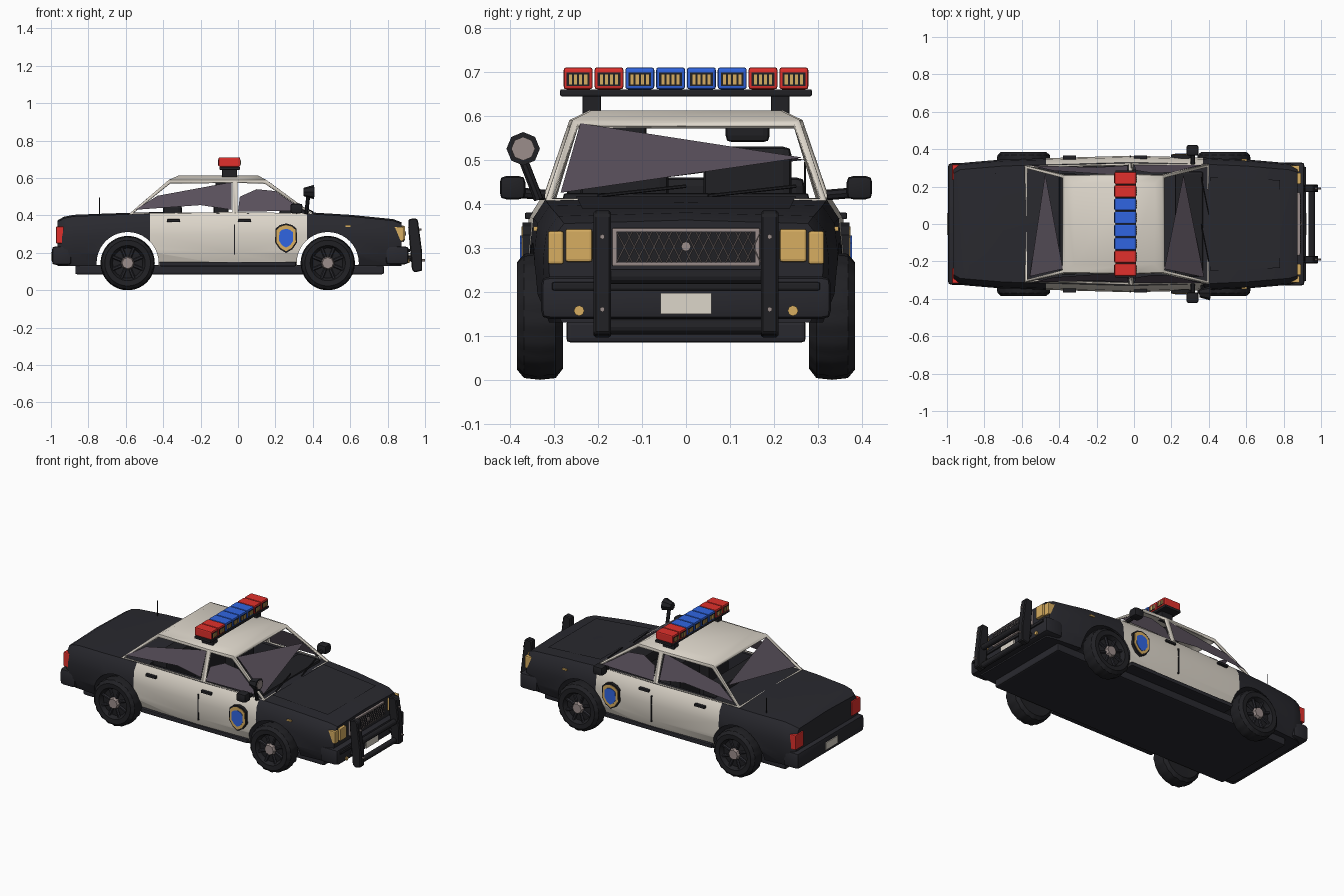
import bpy, bmesh, math
from mathutils import Vector, Matrix

if "Cube" in bpy.data.objects:
    bpy.data.objects.remove(bpy.data.objects["Cube"])

def mat(name, r, g, b):
    m = bpy.data.materials.new(name)
    m.diffuse_color = (r, g, b, 1)
    m.use_nodes = True
    m.node_tree.nodes["Principled BSDF"].inputs["Base Color"].default_value = m.diffuse_color
    return m

DARK = mat("dark_paint", .022, .022, .028)
CREAM = mat("cream_paint", .72, .67, .59)
RUBBER = mat("rubber", .015, .015, .018)
GLASS = mat("tinted_glass", .1, .08, .105)
AMBER = mat("amber_lamp", .68, .42, .12)
RED = mat("red_lens", .75, .03, .025)
BLUE = mat("blue_lens", .03, .13, .75)
METAL = mat("metal", .33, .27, .26)

def finish(name, bm, mats, recalc=True):
    if recalc:
        bmesh.ops.recalc_face_normals(bm, faces=bm.faces)
    me = bpy.data.meshes.new(name)
    bm.to_mesh(me)
    bm.free()
    ob = bpy.data.objects.new(name, me)
    bpy.context.collection.objects.link(ob)
    for m in mats:
        me.materials.append(m)
    return ob

def smooth(ob, deg=35):
    bpy.ops.object.select_all(action='DESELECT')
    ob.select_set(True)
    bpy.context.view_layer.objects.active = ob
    bpy.ops.object.shade_smooth_by_angle(angle=math.radians(deg))

def box(name, x, y, z, m, bevel=0.0):
    """Box from (min, max) ranges."""
    bm = bmesh.new()
    size = [r[1] - r[0] for r in (x, y, z)]
    mid = [(r[1] + r[0]) / 2 for r in (x, y, z)]
    bmesh.ops.create_cube(bm, size=1, matrix=Matrix.Translation(mid) @ Matrix.Diagonal((*size, 1)))
    if bevel:
        bmesh.ops.bevel(bm, geom=bm.edges[:], offset=bevel, segments=2, profile=.6, affect='EDGES')
    return finish(name, bm, [m])

def sided(y, s):
    return (y[0], y[1]) if s > 0 else (-y[1], -y[0])

def rod(name, p, q, r, m, sides=12, r2=None):
    p, q = Vector(p), Vector(q)
    d = q - p
    bm = bmesh.new()
    M = Matrix.Translation((p + q) / 2) @ d.to_track_quat('Z', 'Y').to_matrix().to_4x4()
    bmesh.ops.create_cone(bm, cap_ends=True, segments=sides, radius1=r,
                          radius2=r if r2 is None else r2, depth=d.length, matrix=M)
    ob = finish(name, bm, [m] if m else [])
    return ob

def panel(name, pts, m):
    bm = bmesh.new()
    bm.faces.new([bm.verts.new(p) for p in pts])
    return finish(name, bm, [m], False)

# Lower body: lofted cross-sections (x, half width, top height)
stations = [(-.965, .305, .365), (-.93, .325, .385), (-.88, .33, .395), (-.7, .345, .402),
            (-.47, .352, .409), (-.02, .365, .412), (.37, .355, .409), (.6, .345, .395),
            (.83, .325, .372), (.875, .312, .355)]
bm = bmesh.new()
rings = []
for x, w, zt in stations:
    h = zt - .13
    half = [(0, .13), (w - .03, .13), (w - .004, .13 + h * .25), (w, .13 + h * .6),
            (w - .008, .13 + h * .85), (w - .035, zt), (0, zt + .008)]
    ring = half + [(-y, z) for y, z in half[-2:0:-1]]
    rings.append([bm.verts.new((x, y, z)) for y, z in ring])
n = len(rings[0])
for i in range(len(rings) - 1):
    for j in range(n):
        k = (j + 1) % n
        f = bm.faces.new((rings[i][j], rings[i][k], rings[i + 1][k], rings[i + 1][j]))
        if i in (4, 5) and j in (1, 2, 3, 4, 7, 8, 9, 10):
            f.material_index = 1
bm.faces.new(rings[0])
bm.faces.new(rings[-1])
body = finish("body_shell", bm, [DARK, CREAM])

# Wheel arches and cabin hollow
WHEELS_X = (-.59, .48)
cutters = [rod("arch_cutter", (x, -.5, .145), (x, .5, .145), .166, None, 40) for x in WHEELS_X]
cutters.append(box("cabin_cutter", (-.4, .29), (-.29, .29), (.2, .6), DARK))
cutters[-1].data.materials.clear()
bpy.context.view_layer.objects.active = body
for c in cutters:
    c.hide_render = True
    md = body.modifiers.new("cut", 'BOOLEAN')
    md.operation, md.solver, md.object = 'DIFFERENCE', 'EXACT', c
    bpy.ops.object.modifier_apply(modifier=md.name)
for c in cutters:
    bpy.data.objects.remove(c)
smooth(body, 30)

# Greenhouse: frustum with inset window openings
belt = [(.405, .32), (-.015, .328), (-.585, .312)]
eave = [(.15, .258), (-.015, .265), (-.37, .258)]
crown = [(.11, .215), (-.015, .22), (-.32, .215)]
bm = bmesh.new()
rings = []
for pts, z in ((belt, .405), (eave, .59), (crown, .612)):
    loop = pts + [(x, -y) for x, y in pts[::-1]]
    rings.append([bm.verts.new((x, y, z)) for x, y in loop])
walls = []
for a, b in zip(rings, rings[1:]):
    for j in range(6):
        k = (j + 1) % 6
        f = bm.faces.new((a[j], a[k], b[k], b[j]))
        if a is rings[0]:
            walls.append(f)
top = rings[2]
bm.faces.new((top[0], top[1], top[4], top[5]))
bm.faces.new((top[1], top[2], top[3], top[4]))
bmesh.ops.recalc_face_normals(bm, faces=bm.faces)
bmesh.ops.inset_individual(bm, faces=walls, thickness=.019)
bmesh.ops.delete(bm, geom=walls, context='FACES')
cabin = finish("cabin_frame", bm, [CREAM])
md = cabin.modifiers.new("thickness", 'SOLIDIFY')
md.thickness, md.offset = .012, -1
smooth(cabin, 40)

# Glass
panel("windshield", [(.162, -.24, .583), (.375, -.285, .425), (.265, .265, .505)], GLASS)
panel("rear_window", [(-.38, -.24, .58), (-.557, -.28, .43), (-.475, .27, .5)], GLASS)
for s in (1, -1):
    gy = lambda z: s * (.32 - .37 * (z - .41))
    for nm, pts in (("rear_door_glass", [(-.55, .43), (-.43, .505), (-.035, .578), (-.035, .43), (-.2, .455)]),
                    ("front_door_glass", [(0, .42), (.36, .425), (.31, .455), (.2, .53), (.1, .54), (.01, .5)])):
        panel(nm, [(x, gy(z), z) for x, z in pts], GLASS)

# Interior
for s in (1, -1):
    box("seat_cushion", (-.1, .14), sided((.03, .25), s), (.2, .29), RUBBER, .02)
    box("seat_back", (-.13, -.05), sided((.04, .24), s), (.25, .53), RUBBER, .02)
    box("headrest", (-.12, -.06), sided((.09, .19), s), (.54, .59), RUBBER, .015)
box("rear_bench", (-.4, -.3), (-.27, .27), (.22, .46), RUBBER, .02)
box("dashboard", (.22, .37), (-.28, .28), (.36, .425), RUBBER, .012)

# Underbody, bumpers and sills
box("underbody", (-.87, .78), (-.272, .272), (.085, .135), DARK, .01)
smooth(box("front_bumper", (.79, .912), (-.33, .33), (.138, .235), DARK, .022))
box("bumper_strip", (.86, .92), (-.305, .305), (.203, .222), RUBBER, .006)
smooth(box("rear_bumper", (-.995, -.89), (-.325, .325), (.135, .235), DARK, .022))
box("front_plate", (.91, .921), (-.058, .058), (.15, .197), CREAM)
box("rear_plate", (-1, -.99), (-.058, .058), (.16, .205), CREAM)

# Grille with diagonal mesh
box("grille_frame", (.86, .888), (-.168, .168), (.258, .345), METAL, .004)
box("grille_panel", (.87, .89), (-.158, .158), (.266, .337), RUBBER)
for i in range(-7, 7):
    y = i * .0225
    for a, b in (((.891, y, .267), (.891, y + .035, .336)), ((.891, y + .035, .267), (.891, y, .336))):
        rod("grille_wire", a, b, .0012, METAL, 4)
rod("grille_stud", (.885, 0, .303), (.897, 0, .303), .011, METAL, 8)

# Parts repeated on both sides
for s in (1, -1):
    box("sill", (-.42, .31), sided((.32, .352), s), (.128, .152), DARK, .006)
    box("inner_headlight", (.85, .893), sided((.213, .274), s), (.268, .343), AMBER, .006)
    box("outer_headlight", (.83, .885), sided((.278, .314), s), (.263, .338), AMBER, .006)
    rod("fog_light", (.9, s * .243, .157), (.918, s * .243, .157), .012, AMBER, 8)
    box("tail_light", (-.973, -.93), sided((.235, .318), s), (.25, .34), RED, .006)
    box("fender_marker", (.575, .605), sided((.335, .347), s), (.338, .348), AMBER)
    for x in (-.38, .0):
        box("door_handle", (x, x + .07), sided((.345, .366), s), (.365, .38), RUBBER, .004)
    for x in (-.018,):
        box("door_gap", (x - .003, x + .003), sided((.355, .3665), s), (.19, .35), RUBBER)
    # Plain door shield
    for nm, k, y, m in (("door_shield", 1, .374, AMBER), ("shield_rim", 1.13, .371, RUBBER),
                        ("shield_field", .72, .377, BLUE)):
        bm = bmesh.new()
        pts = [(-.05, .045), (-.03, .062), (0, .07), (.03, .062), (.05, .045), (.052, -.02), (.03, -.052),
               (0, -.07), (-.03, -.052), (-.052, -.02)]
        f = bm.faces.new([bm.verts.new((.257 + px * k, s * y, .278 + pz * k)) for px, pz in pts])
        ext = bmesh.ops.extrude_face_region(bm, geom=[f])
        bmesh.ops.translate(bm, vec=(0, -s * .022, 0),
                            verts=[v for v in ext["geom"] if isinstance(v, bmesh.types.BMVert)])
        finish(nm, bm, [m])
    # Mirrors
    smooth(box("side_mirror", (.28, .345), sided((.365, .423), s), (.41, .463), RUBBER, .015))
    rod("mirror_arm", (.315, s * .32, .42), (.315, s * .38, .425), .012, RUBBER, 8)
    # Push bar uprights
    bm = bmesh.new()
    prof = [(.945, .095), (.985, .105), (.985, .2), (.962, .375), (.948, .385), (.912, .38), (.91, .33), (.93, .11)]
    f = bm.faces.new([bm.verts.new((x, s * .19 - .02, z)) for x, z in prof])
    ext = bmesh.ops.extrude_face_region(bm, geom=[f])
    bmesh.ops.translate(bm, vec=(0, .04, 0), verts=[v for v in ext["geom"] if isinstance(v, bmesh.types.BMVert)])
    bmesh.ops.bevel(bm, geom=bm.edges[:], offset=.005, segments=1, affect='EDGES')
    finish("push_bar_upright", bm, [RUBBER])
    for z in (.16, .325):
        rod("push_bar_bolt", (.95, s * .19, z), (1.0 if z < .2 else .98, s * .19, z), .006, METAL, 6)
    rod("push_bar_bracket", (.88, s * .19, .17), (.95, s * .19, .17), .015, RUBBER, 8)
    # Lightbar feet
    box("lightbar_foot", (-.085, -.005), sided((.193, .235), s), (.6, .648), RUBBER, .004)
for z in (.235, .12):
    rod("push_bar_cross", (.95, -.19, z), (.95, .19, z), .017, RUBBER, 12)

# Lightbar
box("lightbar_base", (-.1, .012), (-.286, .286), (.644, .66), RUBBER, .004)
for i in range(8):
    y = (i - 3.5) * .07
    box("lightbar_lens", (-.104, .012), (y - .033, y + .033), (.66, .71), RED if i in (0, 1, 6, 7) else BLUE, .007)
    for x in (-.104, .012):
        box("lens_recess", (x - .002, x + .002), (y - .026, y + .026), (.668, .698), RUBBER)
        for j in range(4):
            yy = y + (j - 1.5) * .0115
            box("lens_bulb", (x - .004, x + .004), (yy - .0035, yy + .0035), (.671, .694), AMBER)

# Spotlight and antenna
rod("spotlight_post", (.365, -.335, .41), (.375, -.37, .5), .011, RUBBER, 8)
rod("spotlight_body", (.35, -.37, .525), (.405, -.37, .525), .022, RUBBER, 8, .038)
rod("spotlight_lens", (.4, -.37, .525), (.409, -.37, .525), .027, METAL, 8)
rod("antenna", (-.74, .27, .4), (-.74, .27, .495), .0022, RUBBER, 6)
# Hood panel and wipers
panel("hood_panel", [(.41, -.25, .417), (.78, -.235, .388), (.78, .235, .388), (.41, .25, .417)], DARK)
for y in (-.2, .05):
    rod("wiper", (.4, y, .418), (.36, y + .2, .44), .004, RUBBER, 6)

# Wheels: lathed tyre with notched shoulders, plus hub
PROFILE = [(-.05, .05), (-.052, .12), (-.036, .141), (0, .145), (.036, .141), (.052, .122),
           (.05, .094), (.04, .088), (.026, .08), (.032, .03)]
SEG = 72
for x in WHEELS_X:
    for s in (1, -1):
        bm = bmesh.new()
        cols = []
        for i in range(SEG):
            a = 2 * math.pi * i / SEG
            col = []
            for j, (o, r) in enumerate(PROFILE):
                r *= .972 if j in (2, 4) and i % 4 < 2 else 1
                col.append(bm.verts.new((x + r * math.cos(a), s * (.332 + o), .145 + r * math.sin(a))))
            cols.append(col)
        for i in range(SEG):
            c, d = cols[i], cols[(i + 1) % SEG]
            for j in range(len(PROFILE) - 1):
                bm.faces.new((c[j], c[j + 1], d[j + 1], d[j]))
        bm.faces.new([c[0] for c in cols])
        bm.faces.new([c[-1] for c in cols])
        smooth(finish("wheel", bm, [RUBBER]), 30)
        rod("wheel_hub", (x, s * .35, .145), (x, s * .383, .145), .04, METAL, 8, .03)
        for k in range(8):
            a = 2 * math.pi * (k + .5) / 8
            cx, cz = math.cos(a), math.sin(a)
            rod("wheel_spoke", (x + .035 * cx, s * .362, .145 + .035 * cz),
                (x + .088 * cx, s * .365, .145 + .088 * cz), .009, DARK, 6)
